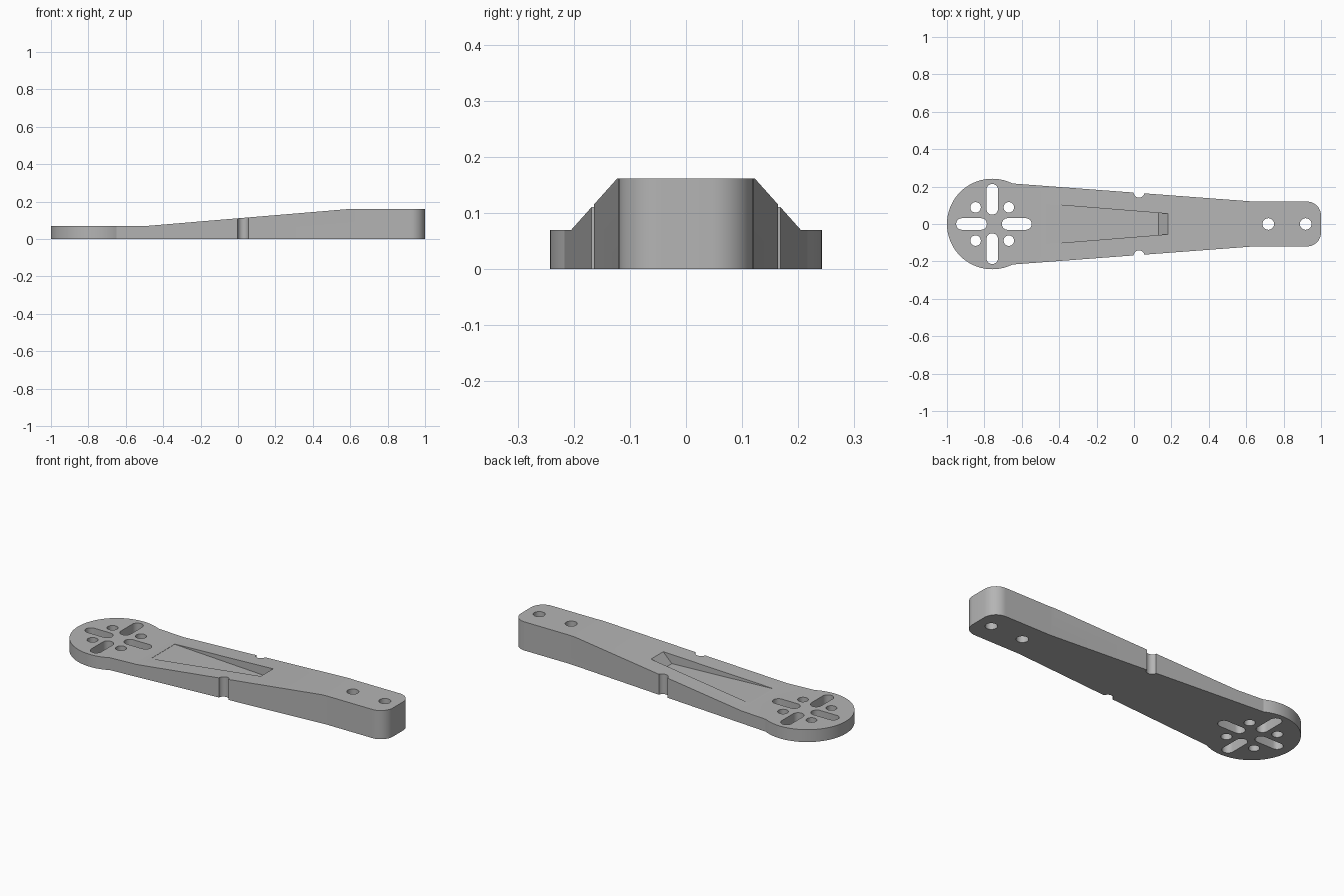
import bpy, bmesh
from math import pi, sin, cos, acos, radians
from mathutils import Matrix

if "Cube" in bpy.data.objects:
    bpy.data.objects.remove(bpy.data.objects["Cube"], do_unlink=True)

grey = bpy.data.materials.new("mid_grey")
grey.use_nodes = True
grey.diffuse_color = (0.46, 0.46, 0.46, 1)
grey.node_tree.nodes["Principled BSDF"].inputs["Base Color"].default_value = grey.diffuse_color

HUB_X, HUB_R = -0.758, 0.242
THIN, THICK = 0.07, 0.162


def prism(name, points, low, high, upright=False):
    """Extrude a closed outline along z, or along y when upright."""
    bm = bmesh.new()
    face = bm.faces.new([bm.verts.new((a, b, low)) for a, b in points])
    new = bmesh.ops.extrude_face_region(bm, geom=[face])["geom"]
    bmesh.ops.translate(bm, vec=(0, 0, high - low),
                        verts=[v for v in new if isinstance(v, bmesh.types.BMVert)])
    if upright:
        bm.transform(Matrix.Rotation(pi / 2, 4, "X"))
    bmesh.ops.recalc_face_normals(bm, faces=bm.faces)
    mesh = bpy.data.meshes.new(name)
    bm.to_mesh(mesh)
    bm.free()
    mesh.materials.append(grey)
    obj = bpy.data.objects.new(name, mesh)
    bpy.context.collection.objects.link(obj)
    return obj


def arc(x, y, r, start, end, steps):
    return [(x + r * cos(start + (end - start) * i / steps),
             y + r * sin(start + (end - start) * i / steps)) for i in range(steps + 1)]


cutters = []


def cut(*args, **kwargs):
    obj = prism(*args, **kwargs)
    obj.hide_render = True
    cutters.append(obj)


def round_hole(x, y, r):
    cut("hole_cutter", arc(x, y, r, 0, 2 * pi * 31 / 32, 31), -0.1, 0.3)


def slot(x0, y0, x1, y1, r):
    turn = pi / 2 if y1 > y0 else 0
    outline = (arc(x1, y1, r, turn - pi / 2, turn + pi / 2, 12)
               + arc(x0, y0, r, turn + pi / 2, turn + 3 * pi / 2, 12))
    cut("slot_cutter", outline, -0.1, 0.3)


# Plan outline: round hub, tapering arm, straight tip with rounded corners
join = acos((-0.65 - HUB_X) / HUB_R)
corner = 0.075
outline = (arc(HUB_X, 0, HUB_R, join, 2 * pi - join, 64)
           + [(0.64, -0.12)]
           + arc(1 - corner, corner - 0.12, corner, -pi / 2, 0, 12)
           + arc(1 - corner, 0.12 - corner, corner, 0, pi / 2, 12)
           + [(0.64, 0.12)])
arm = prism("motor_arm", outline, 0, THICK)

# Sloping top between the thin hub and the thick tip
cut("ramp_cutter", [(-1.2, THIN), (-0.49, THIN), (0.61, THICK), (0.61, 0.4), (-1.2, 0.4)],
    -0.5, 0.5, upright=True)

# Side notches and tip bolt holes
for side in (-1, 1):
    round_hole(0.027, side * 0.17, 0.029)
for x in (0.718, 0.918):
    round_hole(x, 0, 0.031)

# Hub slots and mounting holes
slot(-0.92, 0, -0.818, 0, 0.031)
slot(-0.676, 0, -0.578, 0, 0.031)
slot(HUB_X, 0.081, HUB_X, 0.183, 0.031)
slot(HUB_X, -0.183, HUB_X, -0.081, 0.031)
for sx in (-1, 1):
    for sy in (-1, 1):
        round_hole(HUB_X + sx * 0.089, sy * 0.089, 0.028)

# Tapered pocket with a level floor and a slanted end wall
cut("pocket_cutter", [(-0.47, 0.0705), (0.13, 0.0705), (0.23, 0.18), (-0.47, 0.18)],
    -0.2, 0.2, upright=True)
pocket = cutters[-1]
for v in pocket.data.vertices:
    width = 0.055 + 0.08 * (0.18 - v.co.x)
    v.co.y = width if v.co.y > 0 else -width

# Apply the cuts and remove the cutters
for c in cutters:
    mod = arm.modifiers.new(c.name, "BOOLEAN")
    mod.operation = "DIFFERENCE"
    mod.solver = "EXACT"
    mod.object = c
depsgraph = bpy.context.evaluated_depsgraph_get()
result = bpy.data.meshes.new_from_object(arm.evaluated_get(depsgraph))
arm.modifiers.clear()
arm.data = result
result.materials.clear()
result.materials.append(grey)
for c in cutters:
    bpy.data.objects.remove(c, do_unlink=True)

bpy.ops.object.select_all(action="DESELECT")
arm.select_set(True)
bpy.context.view_layer.objects.active = arm
bpy.ops.object.shade_smooth_by_angle(angle=radians(20))
